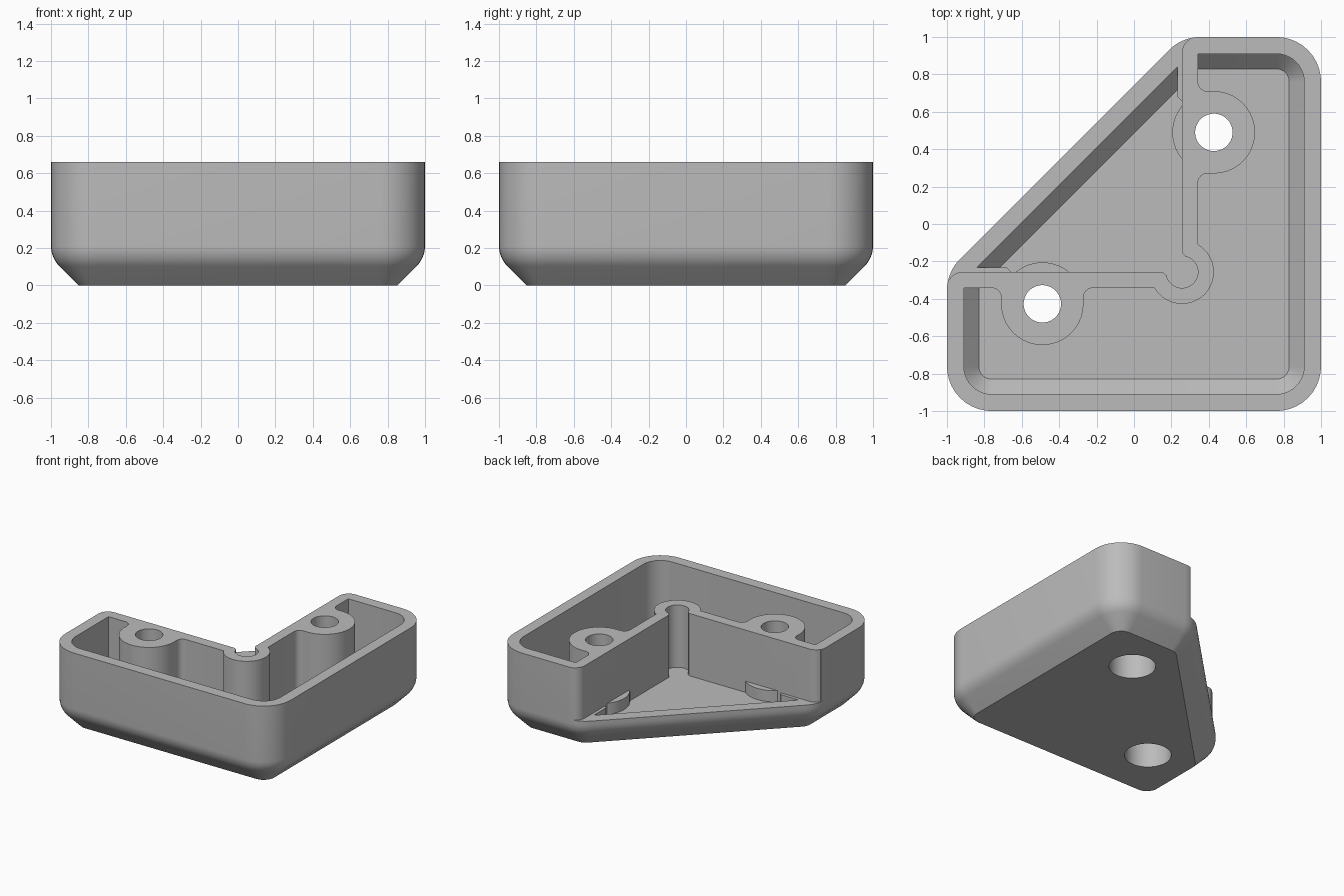
import bpy, bmesh
from math import sin, cos, radians, sqrt, tan
from mathutils import Vector

if "Cube" in bpy.data.objects:
    bpy.data.objects.remove(bpy.data.objects["Cube"], do_unlink=True)

HEIGHT, RIM = 0.66, 0.24
CAVITY_FLOOR, RECESS_FLOOR = 0.1, 0.16
STEP = 0.257          # offset of the inner L-shaped wall's open face
WALL = 0.085          # wall thickness
BOSSES = [(0.427, 0.49), (-0.49, -0.427)]

grey = bpy.data.materials.new("plain grey")
grey.use_nodes = True
grey.diffuse_color = (0.5, 0.5, 0.5, 1)
grey.node_tree.nodes["Principled BSDF"].inputs["Base Color"].default_value = (0.5, 0.5, 0.5, 1)


def rounded(corners, seg=10):
    """Outline from (x, y, radius) corners, each rounded by an arc."""
    out = []
    for i, (x, y, r) in enumerate(corners):
        p = Vector((x, y))
        if r == 0:
            out.append(p)
            continue
        a = (Vector(corners[i - 1][:2]) - p).normalized()
        b = (Vector(corners[(i + 1) % len(corners)][:2]) - p).normalized()
        half = a.angle(b) / 2
        centre = p + (a + b).normalized() * (r / sin(half))
        start = p + a * (r / tan(half)) - centre
        end = p + b * (r / tan(half)) - centre
        sweep = start.angle(end)
        for k in range(seg + 1):
            t = k / seg
            out.append(centre + (start * sin((1 - t) * sweep) + end * sin(t * sweep)) / sin(sweep))
    return out


def mirrored(corners):
    """The same corners reflected across the part's diagonal, in reverse order."""
    return [(-y, -x, r) for x, y, r in reversed(corners)]


def loft(name, rings):
    """Solid through (outline, z) rings."""
    bm = bmesh.new()
    loops = [[bm.verts.new((p[0], p[1], z)) for p in outline] for outline, z in rings]
    for low, high in zip(loops, loops[1:]):
        for i in range(len(low)):
            bm.faces.new((low[i - 1], low[i], high[i], high[i - 1]))
    bm.faces.new(loops[0][::-1])
    bm.faces.new(loops[-1])
    bmesh.ops.recalc_face_normals(bm, faces=bm.faces)
    mesh = bpy.data.meshes.new(name)
    bm.to_mesh(mesh)
    bm.free()
    mesh.materials.append(grey)
    obj = bpy.data.objects.new(name, mesh)
    bpy.context.collection.objects.link(obj)
    return obj


def prism(name, outline, z0, z1):
    return loft(name, [(outline, z0), (outline, z1)])


def arc(centre, r, a0, a1, n):
    angles = [radians(a0 + (a1 - a0) * k / n) for k in range(n + 1)]
    return [(centre[0] + r * cos(t), centre[1] + r * sin(t), 0) for t in angles]


def cylinder(name, centre, r, z0, z1):
    return prism(name, arc(centre, r, 0, 354, 59), z0, z1)


def combine(target, tool, operation):
    mod = target.modifiers.new("cut", 'BOOLEAN')
    mod.operation, mod.solver, mod.object = operation, 'EXACT', tool
    bpy.context.view_layer.objects.active = target
    bpy.ops.object.modifier_apply(modifier=mod.name)
    bpy.data.objects.remove(tool, do_unlink=True)


def pentagon(inset):
    """Square with one corner cut diagonally, moved inwards by inset."""
    h, c, r = 1 - inset, 1 - STEP - sqrt(2) * inset, 0.24 - inset
    return rounded([(h, h, r), (h - c, h, r), (-h, c - h, r), (-h, -h, r), (h, -h, r)])


# Outer body with chamfered, softened foot
R = 0.155
rings = [(0.147, 0)]
for k in range(9):
    t = radians(45 - 45 * k / 8)
    rings.append((R - R * cos(t), 0.212 - R * sin(t)))
rings.append((0, HEIGHT))
body = loft("corner_foot", [(pentagon(i), z) for i, z in rings])

# Cavity side of the inner wall: corner bulge, screw boss, straight end
IN = STEP + WALL
corner = (STEP, -STEP)
bx, by = BOSSES[0]
B = 0.22
cavity_side = arc(corner, 2 * WALL, -45, 60, 20)
cavity_side += [(IN, by - B, 0.05), (bx + B, by - B, B - 0.001),
                (bx + B, by + B, B - 0.001), (IN, by + B, 0.05)]

# Hollow L-shaped cavity with sloped floor edge
cavity = loft("cavity", [(pentagon(i), z) for i, z in ((0.17, CAVITY_FLOOR), (0.09, 0.18), (0.09, 0.9))])
side = cavity_side + [(IN, 1.3, 0)]
outline = side + [(-1.3, 1.3, 0)] + mirrored(side[1:])
combine(cavity, prism("solid_corner", rounded(outline), 0.05, 1.0), 'DIFFERENCE')
combine(body, cavity, 'DIFFERENCE')

# Shallow recess behind the low diagonal rim, narrowing at both ends
E = STEP + 0.04
slot = [(0.36, -0.36, 0), (0.36, -0.16, 0), (E, -0.16, 0)]


def recess_outline(c):
    half = slot + [(E, 0.62, 0), (0.232, 0.68, 0), (0.232, 0.232 + c, 0)]
    return half + mirrored(half[1:])


recess = loft("recess", [(recess_outline(0.485), RECESS_FLOOR),
                         (recess_outline(0.607), RIM), (recess_outline(0.607), RIM + 0.05)])

# Open corner above the rim
half = slot + [(E, 1.2, 0)]
notch = half + [(-1.2, 1.2, 0)] + mirrored(half[1:])
combine(recess, prism("notch", notch, RIM, 0.85), 'UNION')

# Keep the L-shaped wall with its round corner slot
half = cavity_side + [(IN, 1, 0), (STEP, 1, 0.084), (STEP, corner[1] + WALL + 0.02, 0)]
half += arc(corner, WALL, 78, -45, 24)
combine(recess, prism("inner_wall", rounded(half + mirrored(half[1:-1])), 0.05, 1.0), 'DIFFERENCE')

# Low rounded bulges around the screw recesses
for c in BOSSES:
    combine(recess, cylinder("bulge", c, B + 0.002, 0.04, 0.25), 'DIFFERENCE')
combine(body, recess, 'DIFFERENCE')

# Screw holes with wide recesses underneath
for c in BOSSES:
    combine(body, cylinder("screw_hole", c, 0.1, -0.2, 0.9), 'DIFFERENCE')
    combine(body, cylinder("screw_recess", c, 0.17, -0.1, 0.2), 'DIFFERENCE')

bpy.ops.object.select_all(action='DESELECT')
body.select_set(True)
bpy.context.view_layer.objects.active = body
bpy.ops.object.shade_smooth_by_angle(angle=radians(30))
